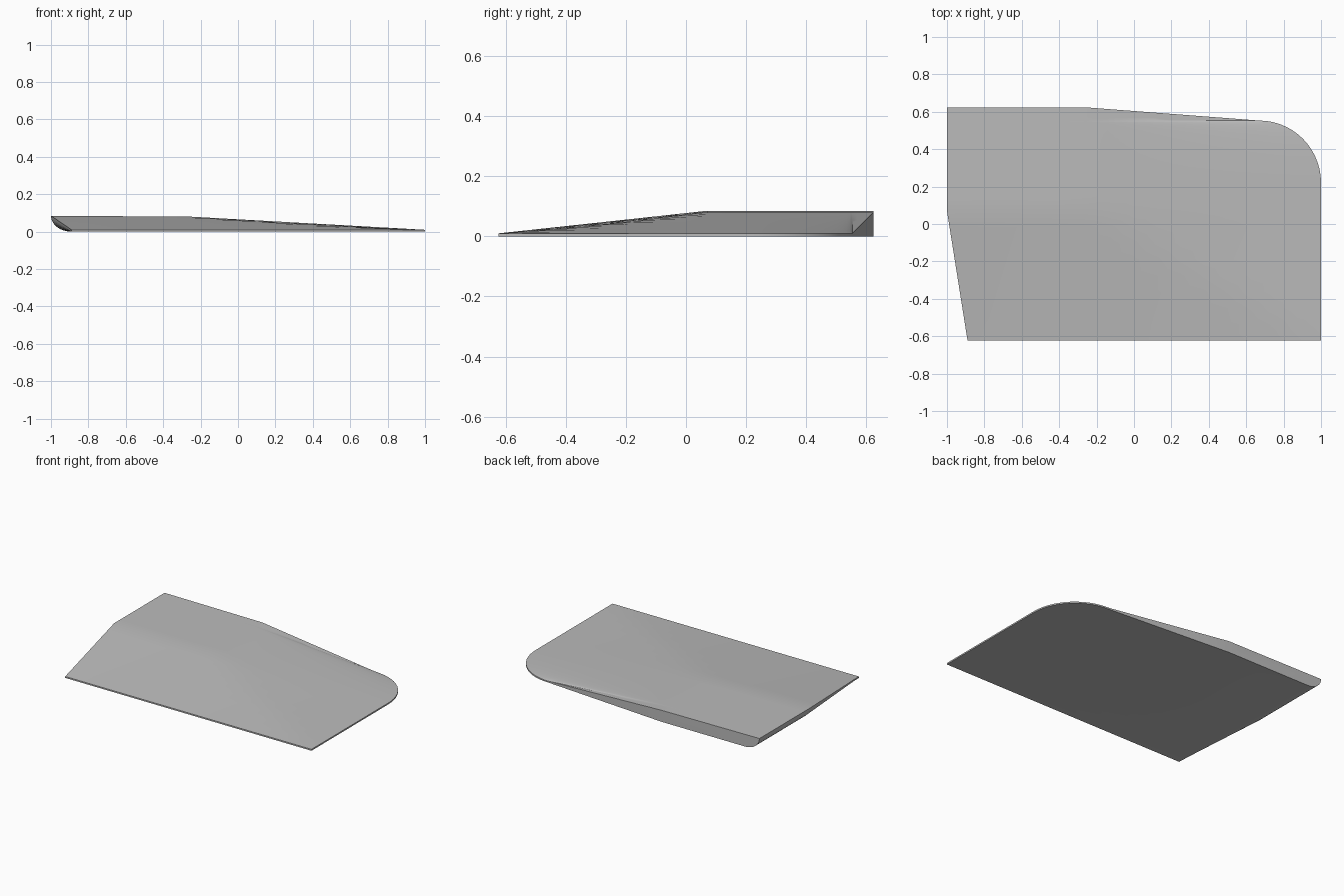
import bpy, bmesh, math

cube = bpy.data.objects.get("Cube")
if cube:
    bpy.data.objects.remove(cube, do_unlink=True)

FRONT, BACK = -0.623, 0.623
KINK_X, KINK_Y = -0.25, 0.07      # where the front and right slopes reach full height
ARC_Y, ARC_R = 0.22, 0.333        # rounded back corner
SHOULDER = ARC_Y + ARC_R
FOOT_X = -0.89                    # left edge of the flat underside
RIM, RISE = 0.01, 0.07


def clamp(v):
    return max(0.0, min(1.0, v))


def front_ramp(y):
    return clamp((y - FRONT) / (KINK_Y - FRONT))


def back_ramp(y):
    return clamp((y - SHOULDER) / (BACK - SHOULDER))


def left_x(y):
    return FOOT_X - 0.11 * front_ramp(y)


def right_x(y):
    if y <= ARC_Y:
        return 1.0
    if y <= SHOULDER:
        return 0.67 + 0.33 * math.sqrt(clamp(1 - ((y - ARC_Y) / ARC_R) ** 2))
    return 0.67 + (KINK_X - 0.67) * back_ramp(y)


def top_z(x, y):
    # plateau with soft slopes to the front and right rims
    span = max(right_x(y) - KINK_X, 1e-6)
    edge = back_ramp(y)
    u = edge + (1 - edge) * clamp((right_x(y) - x) / span)
    v = front_ramp(y)
    crown = 0.005 * clamp((KINK_X - x) / 0.75) * v
    return RIM + RISE * (0.65 * min(u, v) + 0.35 * u * v) + crown


def section(y):
    # closed cross-section: top, right rim, underside, rounded left undercut
    xl, xr = left_x(y), right_x(y)
    xs = [xl + (KINK_X - xl) * i / 5 for i in range(5)]
    xs += [KINK_X + (xr - KINK_X) * i / 10 for i in range(11)]
    pts = [(x, y, top_z(x, y)) for x in xs]
    pts.append((xr, y, 0.0))
    edge_z = pts[0][2]
    for i in range(8, 0, -1):
        a = math.pi / 2 * i / 8
        if i == 8:
            pts.append((FOOT_X, y, 0.0))
        else:
            pts.append((FOOT_X + (xl - FOOT_X) * math.cos(a), y,
                        edge_z * (1 - math.sin(a))))
    return pts


# rows from front to back, denser around the rounded corner
rows = [FRONT + (KINK_Y - FRONT) * i / 8 for i in range(9)]
rows += [KINK_Y + (ARC_Y - KINK_Y) * i / 2 for i in (1, 2)]
rows += [ARC_Y + ARC_R * math.sin(math.pi / 2 * i / 14) for i in range(1, 15)]
rows += [SHOULDER + (BACK - SHOULDER) * i / 4 for i in range(1, 5)]

# loft the sections into a solid panel
bm = bmesh.new()
loops = [[bm.verts.new(p) for p in section(y)] for y in rows]
for a, b in zip(loops, loops[1:]):
    n = len(a)
    for i in range(n):
        j = (i + 1) % n
        bm.faces.new((a[i], a[j], b[j], b[i]))
bm.faces.new(loops[0])
bm.faces.new(loops[-1])
bmesh.ops.remove_doubles(bm, verts=bm.verts[:], dist=0.0002)
bmesh.ops.recalc_face_normals(bm, faces=bm.faces[:])
mesh = bpy.data.meshes.new("wedge_panel")
bm.to_mesh(mesh)
bm.free()

panel = bpy.data.objects.new("wedge_panel", mesh)
bpy.context.collection.objects.link(panel)

# single plain grey
grey = bpy.data.materials.new("plain_grey")
grey.use_nodes = True
colour = (0.5, 0.5, 0.5, 1.0)
grey.diffuse_color = colour
grey.node_tree.nodes["Principled BSDF"].inputs["Base Color"].default_value = colour
mesh.materials.append(grey)

bpy.ops.object.select_all(action='DESELECT')
panel.select_set(True)
bpy.context.view_layer.objects.active = panel
bpy.ops.object.shade_smooth_by_angle(angle=math.radians(30))
